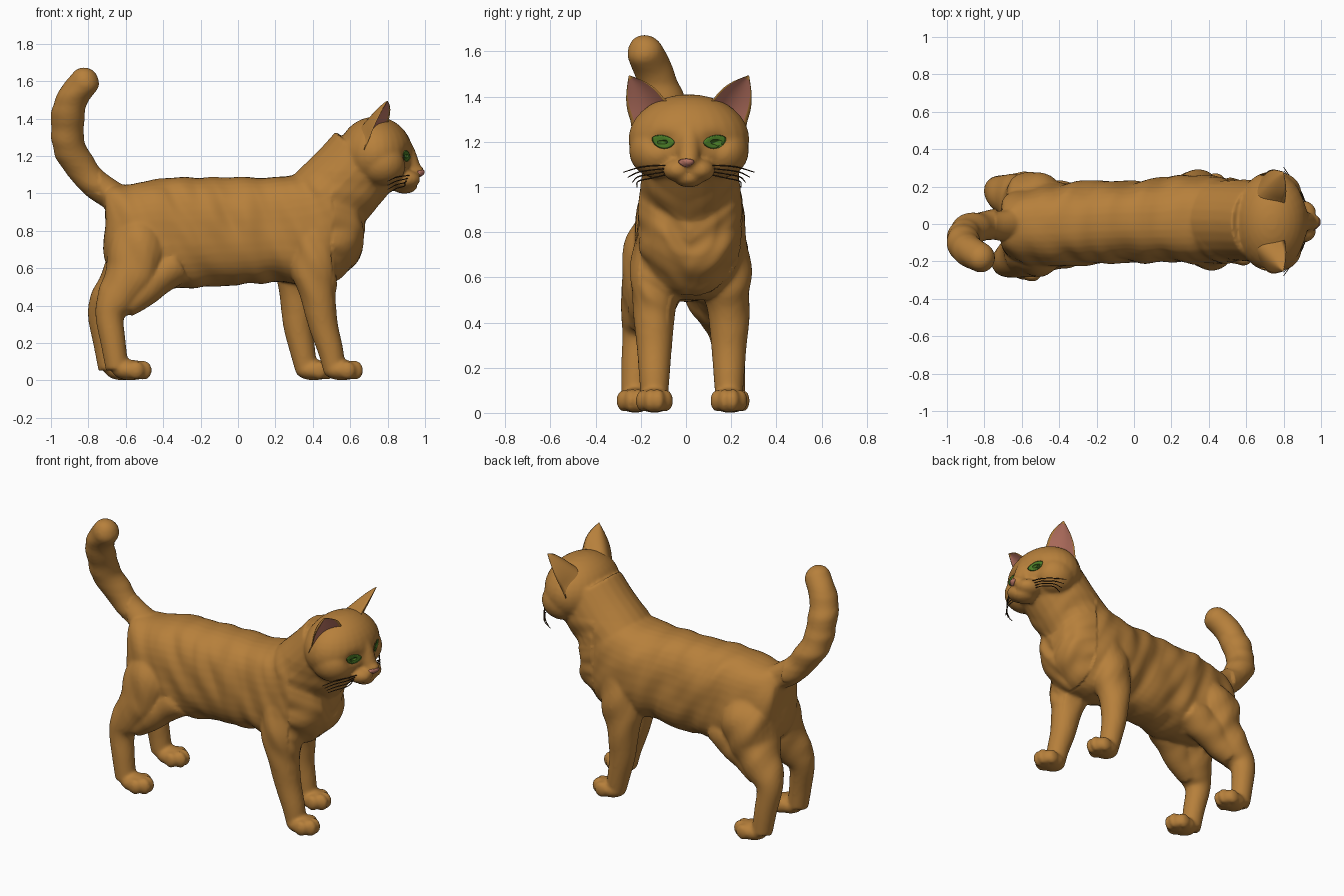
import bpy, bmesh, math
from mathutils import Vector, Matrix, noise
from mathutils.bvhtree import BVHTree

if "Cube" in bpy.data.objects:
    bpy.data.objects.remove(bpy.data.objects["Cube"])

YC = 0.013  # centre line of the head


def material(name, rgb):
    m = bpy.data.materials.new(name)
    m.diffuse_color = (*rgb, 1)
    m.use_nodes = True
    m.node_tree.nodes["Principled BSDF"].inputs["Base Color"].default_value = m.diffuse_color
    return m


FUR = material("orange fur", (0.47, 0.215, 0.044))
GREEN = material("eye green", (0.07, 0.205, 0.02))
PINK = material("ear pink", (0.53, 0.19, 0.135))
NOSE = material("nose pink", (0.50, 0.185, 0.135))
DARK = material("whisker brown", (0.055, 0.028, 0.01))


def finish(bm, name, *mats):
    bmesh.ops.recalc_face_normals(bm, faces=bm.faces)
    me = bpy.data.meshes.new(name)
    bm.to_mesh(me)
    bm.free()
    for m in mats:
        me.materials.append(m)
    me.polygons.foreach_set("use_smooth", [True] * len(me.polygons))
    ob = bpy.data.objects.new(name, me)
    bpy.context.collection.objects.link(ob)
    return ob


def smooth(pts, n=6):
    """Catmull-Rom resampling of a list of tuples."""
    p = [Vector(q) for q in pts]
    p = [p[0] * 2 - p[1]] + p + [p[-1] * 2 - p[-2]]
    out = []
    for i in range(1, len(p) - 2):
        a, b, c, d = p[i - 1:i + 3]
        for k in range(n):
            t = k / n
            out.append((b * 2 + (c - a) * t + (a * 2 - b * 5 + c * 4 - d) * t * t
                        + (b * 3 - a - c * 3 + d) * t ** 3) * 0.5)
    return out + [p[-2]]


def loft(bm, rings):
    rs = [[bm.verts.new(p) for p in r] for r in rings]
    n = len(rs[0])
    for a, b in zip(rs, rs[1:]):
        for j in range(n):
            bm.faces.new((a[j], a[(j + 1) % n], b[(j + 1) % n], b[j]))
    bm.faces.new(rs[0][::-1])
    bm.faces.new(rs[-1])


def tube(bm, pts, sides=24, n=6):
    """Round limb through (x, y, z, radius) points."""
    q = smooth(pts, n)
    c = [Vector(v[:3]) for v in q]
    rings = []
    for i, v in enumerate(q):
        t = (c[min(i + 1, len(c) - 1)] - c[max(i - 1, 0)]).normalized()
        ref = Vector((0, 0, 1)) if abs(t.y) > 0.95 else Vector((0, 1, 0))
        s = (ref - t * t.dot(ref)).normalized()
        u = t.cross(s)
        rings.append([c[i] + (s * math.cos(a) + u * math.sin(a)) * v[3]
                      for a in [2 * math.pi * k / sides for k in range(sides)]])
    loft(bm, rings)


def ball(bm, c, r):
    m = Matrix.Translation(c) @ Matrix.Diagonal((*r, 1))
    bmesh.ops.create_uvsphere(bm, u_segments=28, v_segments=18, radius=1, matrix=m)


def paw(bm, x, y):
    ball(bm, (x + 0.085, y, 0.055), (0.10, 0.075, 0.055))
    for k, dx in ((-1.4, 0.115), (-0.5, 0.155), (0.5, 0.155), (1.4, 0.115)):
        ball(bm, (x + dx, y + k * 0.037, 0.054), (0.045, 0.031, 0.054 - abs(k) * .004))


bm = bmesh.new()
# torso: x, centre y, top z, bottom z, half width
stations = [(-.715, -.01, .98, .70, .09), (-.69, -.01, 1.03, .62, .15), (-.58, -.01, 1.05, .53, .205),
            (-.40, 0, 1.08, .495, .225), (-.15, .01, 1.085, .50, .22), (.10, .015, 1.085, .52, .222),
            (.25, .025, 1.09, .525, .235), (.40, .025, 1.13, .50, .24), (.52, .02, 1.17, .53, .225),
            (.62, .02, 1.08, .62, .18), (.67, .02, .98, .70, .11)]
rings = []
for x, yc, zt, zb, w in smooth(stations, 5):
    ring = []
    for k in range(36):
        ca, sa = math.cos(k * math.pi / 18), math.sin(k * math.pi / 18)
        ring.append((x, yc + w * math.copysign(abs(ca) ** .85, ca),
                     (zt + zb) / 2 + (zt - zb) / 2 * math.copysign(abs(sa) ** .85, sa)))
    rings.append(ring)
loft(bm, rings)
# neck and chest ruff
tube(bm, [(.36, .02, .86, .21), (.47, .02, .96, .22), (.585, .018, 1.075, .218), (.685, YC, 1.19, .215)])
ball(bm, (.55, .018, .78), (.125, .165, .165))
# head, cheeks, muzzle, chin
ball(bm, (.735, YC, 1.21), (.20, .268, .20))
for s in (-1, 1):
    ball(bm, (.77, YC + s * .14, 1.16), (.13, .125, .12))
    ball(bm, (.895, YC + s * .047, 1.075), (.08, .068, .052))
tube(bm, [(.86, YC, 1.27, .06), (.90, YC, 1.20, .055), (.935, YC, 1.125, .045)])
ball(bm, (.945, YC, 1.118), (.052, .045, .035))
ball(bm, (.89, YC, 1.04), (.07, .068, .042))
# front legs: foot shift in x, side in y
for dx, y, top in ((0, -.14, -.10), (-.15, .19, .15)):
    tube(bm, [(.40 + dx * .3, top, .78, .12), (.41 + dx * .5, (top + y) / 2, .62, .125),
              (.425 + dx * .7, y, .47, .098), (.455 + dx * .9, y, .30, .079),
              (.495 + dx, y, .16, .068), (.515 + dx, y, .06, .06)])
    paw(bm, .47 + dx, y)
# hind legs, with the skin fold between thigh and belly
for dx, s, y in ((0, -1, -.225), (-.04, 1, .20)):
    o = y - s * .22
    tube(bm, [(-.50, s * .09, .84, .12), (-.53, s * .115, .72, .16), (-.565 + dx * .4, s * .14 + o, .57, .145),
              (-.645 + dx, s * .18 + o, .435, .108), (-.685 + dx, s * .20 + o, .345, .078),
              (-.667 + dx, s * .215 + o, .20, .067), (-.645 + dx, y, .06, .062)])
    tube(bm, [(-.34, s * .11, .62, .11), (-.43 + dx * .5, s * .135, .555, .105),
              (-.53 + dx, s * .165 + o, .465, .09), (-.61 + dx, s * .185 + o, .40, .072)])
    paw(bm, -.66 + dx, y)
# tail
tube(bm, [(-.62, 0, .95, .085), (-.70, 0, 1.0, .08), (-.79, -.01, 1.075, .08), (-.865, -.025, 1.17, .085),
          (-.908, -.06, 1.28, .087), (-.912, -.10, 1.40, .086), (-.88, -.145, 1.51, .083),
          (-.82, -.18, 1.592, .077)])
ball(bm, (-.82, -.18, 1.592), (.077, .077, .077))

body = finish(bm, "body", FUR)
bpy.context.view_layer.objects.active = body
body.select_set(True)
# fuse every limb into one skin
mod = body.modifiers.new("fuse", 'REMESH')
mod.mode, mod.voxel_size = 'VOXEL', 0.0105
bpy.ops.object.modifier_apply(modifier="fuse")
mod = body.modifiers.new("soften", 'SMOOTH')
mod.factor, mod.iterations = 0.5, 7
bpy.ops.object.modifier_apply(modifier="soften")
# wavy fur folds on flanks, chest and tail, hollows for the eyes
me = body.data
normals = [v.normal.copy() for v in me.vertices]
for v, nrm in zip(me.vertices, normals):
    x, y, z = v.co
    fade = max(0, min(1, (z - .35) / .2)) * max(0, min(1, (1.12 - z) / .1)) * max(0, min(1, (.76 - x) / .08))
    if x < -.74 and z > 1:
        fade, p = .6, Vector((x * 4, y * 4, z * 13))
    elif x > .5:
        p = Vector((x * 4, y * 9, z * 13 - abs(y - YC) * 9))
    else:
        p = Vector((x * 10 + z * 4, y * 5, z * 4))
    v.co += nrm * noise.noise(p) * .018 * fade
    if x > .8:
        d = (abs(y - YC) - .118) ** 2 / .055 ** 2 + (z - 1.20) ** 2 / .04 ** 2
        v.co.x -= .022 * math.exp(-d)
    v.co.z = max(v.co.z, 0)
me.polygons.foreach_set("use_smooth", [True] * len(me.polygons))
skin = BVHTree.FromPolygons([v.co for v in me.vertices], [tuple(p.vertices) for p in me.polygons])


def patch(name, outline, centre, mat, dome):
    """Thin domed plate laid on the face, outline given in y, z."""
    bm = bmesh.new()
    rings = []
    for f in (1.0, .8, .55, .3, .02):
        ring = []
        for oy, oz in outline:
            y, z = centre[0] + oy * f, centre[1] + oz * f
            hit = skin.ray_cast(Vector((2, y, z)), Vector((-1, 0, 0)))[0]
            ring.append((hit.x + .002 + dome * (1 - f * f) ** .5, y, z))
        rings.append(ring)
    loft(bm, rings)
    return finish(bm, name, mat)


angles = [2 * math.pi * k / 28 for k in range(28)]
for s, side in ((-1, "right"), (1, "left")):
    # eye: almond tilted up towards the outside, flatter on top
    almond = []
    for a in angles:
        u, w = .052 * math.cos(a), math.sin(a)
        w = (.024 if w > 0 else .036) * w * abs(w) ** .2
        almond.append((s * (u * .97 - w * .2), w * .97 + u * .2))
    patch(side + "_eye", almond, (YC + s * .114, 1.205), GREEN, .006)

    # ear: tapered shell with hollow pink front
    A, B, T, C = [Vector((x, YC + s * y, z)) for x, y, z in
                  ((.805, .105, 1.385), (.70, .256, 1.285), (.80, .266, 1.495), (.675, .145, 1.375))]
    back, N, L = C - (A + B) / 2, 14, 12
    bm = bmesh.new()
    rows = []
    for i in range(L + 1):
        t = -.25 + 1.235 * i / L
        bulge = (A - B) * .11 * math.sin(math.pi * max(t, 0))
        a, b = A.lerp(T, t) + bulge, B.lerp(T, t) - bulge
        k = (1 - t) ** .8
        arc = [a.lerp(b, j / N) + back * k * math.sin(math.pi * j / N) for j in range(N + 1)]
        arc += [b.lerp(a, j / N) + back * k * .3 * math.sin(math.pi * j / N) for j in range(1, N)]
        rows.append([bm.verts.new(p) for p in arc])
    n = 2 * N
    for i in range(L):
        for j in range(n):
            f = bm.faces.new((rows[i][j], rows[i][(j + 1) % n], rows[i + 1][(j + 1) % n], rows[i + 1][j]))
            f.material_index = 1 if N < j < n - 1 and i < L - 1 else 0
    bm.faces.new(rows[0])
    bm.faces.new(rows[-1])
    finish(bm, side + "_ear", FUR, PINK)

    # whiskers
    bm = bmesh.new()
    for k in range(4):
        z = 1.095 - k * .014
        tube(bm, [(.915 - k * .008, YC + s * .105, z, .003), (.89, YC + s * .165, z - .002 - k * .004, .003),
                  (.845, YC + s * .225, z - .01 - k * .006, .003),
                  (.80, YC + s * (.29 - k * .02), z - .03 - k * .008, .002)], 6, 4)
    finish(bm, side + "_whiskers", DARK)

# nose: rounded triangle, wide at the top
tri = [(.036 * math.cos(a) * (1 + .45 * math.sin(a)) / 1.1, .019 * math.sin(a)) for a in angles]
patch("nose", tri, (YC - .012, 1.106), NOSE, .005)
